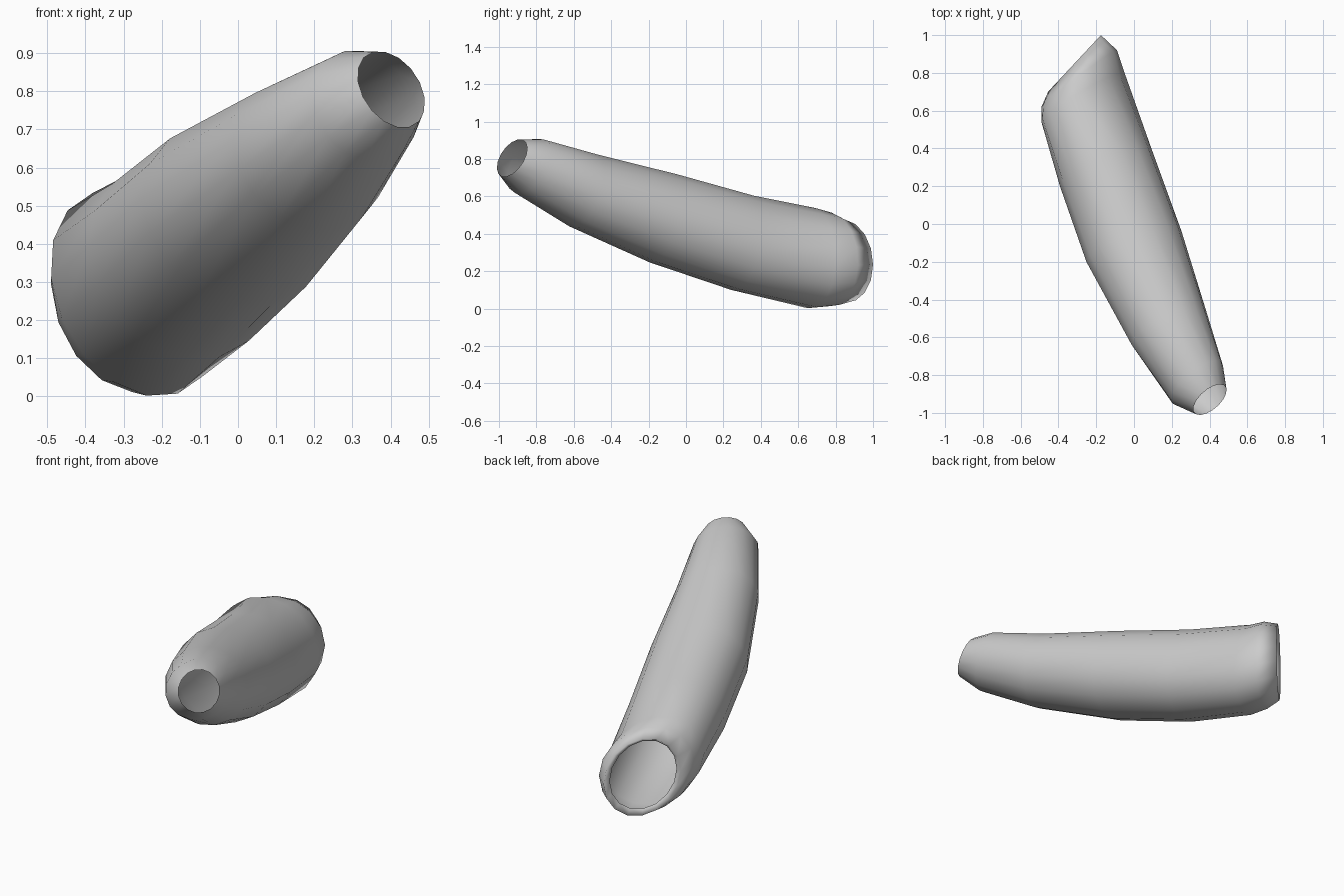
import bpy, bmesh
from math import sin, cos, pi
from mathutils import Vector

if "Cube" in bpy.data.objects:
    bpy.data.objects.remove(bpy.data.objects["Cube"])

SIDES = 16

# Rings from narrow cuff to wide slanted mouth: centre, sideways radius, upward radius
RINGS = [
    ((.402, -.93, .805), (.087, .06, -.02), (-.015, .055, .098)),
    ((.333, -.84, .762), (.138, .09, -.03), (0, .075, .143)),
    ((.185, -.55, .632), (.197, .09, -.04), (0, .075, .192)),
    ((0, -.12, .482), (.252, .08, -.04), (0, .075, .235)),
    ((-.15, .30, .352), (.242, .10, -.04), (-.01, .06, .252)),
    ((-.27, .67, .27), (.22, .13, -.04), (-.03, .02, .268)),
    ((-.29, .77, .262), (.20, .15, -.03), (-.01, .01, .25)),
    # rolled lip of the mouth
    ((-.315, .85, .255), (.14, .15, -.02), (0, 0, .22)),
    ((-.305, .825, .258), (.122, .13, -.02), (0, 0, .195)),
]

bm = bmesh.new()
loops = []
for c, u, v in RINGS:
    c, u, v = Vector(c), Vector(u), Vector(v)
    loops.append([bm.verts.new(c + u * cos(2 * pi * i / SIDES) + v * sin(2 * pi * i / SIDES))
                  for i in range(SIDES)])

# Skin the rings into an open tube
for a, b in zip(loops, loops[1:]):
    for i in range(SIDES):
        j = (i + 1) % SIDES
        bm.faces.new((a[i], a[j], b[j], b[i]))
bmesh.ops.recalc_face_normals(bm, faces=bm.faces)

mesh = bpy.data.meshes.new("sleeve")
bm.to_mesh(mesh)
bm.free()
mesh.shade_smooth()
sleeve = bpy.data.objects.new("sleeve", mesh)
bpy.context.collection.objects.link(sleeve)
